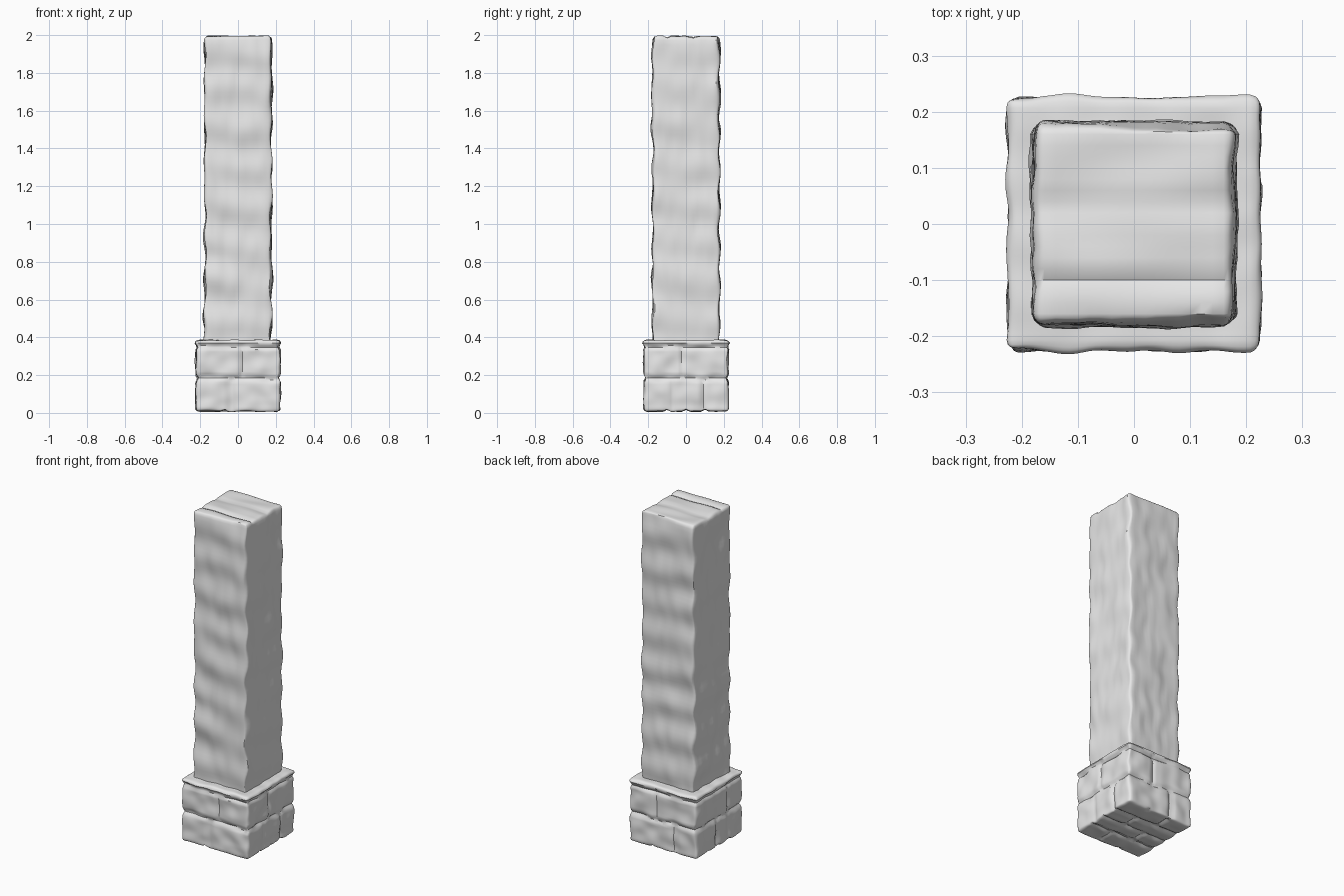
import bpy, bmesh, math
from mathutils import Vector, noise

if "Cube" in bpy.data.objects:
    bpy.data.objects.remove(bpy.data.objects["Cube"])

stone = bpy.data.materials.new("grey stone")
stone.diffuse_color = (0.8, 0.8, 0.8, 1)
stone.use_nodes = True
stone.node_tree.nodes["Principled BSDF"].inputs["Base Color"].default_value = stone.diffuse_color


def rough(p, seed, sx, sy, sz):
    """Smooth noise in about -1..1, stretched per axis."""
    return noise.noise(Vector((p.x * sx + seed, p.y * sy + seed * 1.7, p.z * sz - seed)))


def groove(dist, width):
    """Rounded cut, 1 at the joint and 0 away from it."""
    return math.exp(-(dist / width) ** 2)


def carved_block(name, half, z0, z1, step, radius, carve):
    """Rounded, finely cut box whose skin is pushed in or out by carve(p, axis, sign)."""
    bm = bmesh.new()
    bmesh.ops.create_cube(bm, size=2)
    centre = Vector((0, 0, (z0 + z1) / 2))
    size = Vector((half, half, (z1 - z0) / 2))
    for v in bm.verts:
        v.co = Vector([v.co[i] * size[i] for i in range(3)])
    for axis in range(3):
        h, inner = size[axis], size[axis] - radius
        n = round(2 * inner / step[axis])
        cuts = [-inner + 2 * inner * i / n for i in range(n + 1)]
        cuts += [s * (h - radius * 0.45) for s in (-1, 1)]
        normal = Vector([float(i == axis) for i in range(3)])
        for c in cuts:
            bmesh.ops.bisect_plane(bm, geom=bm.verts[:] + bm.edges[:] + bm.faces[:],
                                   plane_co=normal * c, plane_no=normal)
    for v in bm.verts:
        p = v.co.copy()
        core = Vector([max(-size[i] + radius, min(size[i] - radius, p[i])) for i in range(3)])
        out = (p - core).normalized()
        new = core + out * radius
        for axis in range(3):
            if abs(out[axis]) > 0.2:
                s = 1 if out[axis] > 0 else -1
                new[axis] += out[axis] * carve(p + centre, axis, s)
        v.co = new + centre
    bmesh.ops.recalc_face_normals(bm, faces=bm.faces[:])
    mesh = bpy.data.meshes.new(name)
    bm.to_mesh(mesh)
    bm.free()
    obj = bpy.data.objects.new(name, mesh)
    bpy.context.collection.objects.link(obj)
    mesh.materials.append(stone)
    bpy.ops.object.select_all(action='DESELECT')
    obj.select_set(True)
    bpy.context.view_layer.objects.active = obj
    bpy.ops.object.shade_smooth_by_angle(angle=math.radians(40))
    return obj


# Tall shaft: wavy sides with long vertical chips, top split into three strips
def carve_shaft(p, axis, s):
    if axis == 2:
        split = groove(p.y + 0.10, 0.012) + 0.7 * groove(p.y - 0.035, 0.02)
        return 0.004 - 0.010 * split + 0.006 * rough(p, 3, 6, 12, 1)
    seed = 5 + axis * 4 + s
    across = p.y if axis == 0 else p.x
    wave = math.cos(2 * math.pi * (p.z - 0.56) / 0.205 + 3 * across + seed * 0.3)
    chips = rough(p, seed, 22, 22, 7)
    return -0.001 + 0.0045 * wave + 0.010 * rough(p, seed + 9, 5, 5, 7) + 0.006 * chips


carved_block("pillar_shaft", 0.177, 0.35, 1.99, (0.02, 0.02, 0.025), 0.017, carve_shaft)

# Square base: two courses of bricks under a thin capping rim
JOINTS = {(0, 1): (-0.02, 0.09, 0.07), (0, -1): (-0.08, 0.02, 0.08),
          (1, 1): (0.06, -0.07, 0.09), (1, -1): (0.02, -0.03, 0.05)}


def carve_base(p, axis, s):
    if axis == 2:
        bump = 0.005 * rough(p, 8, 14, 14, 1)
        if s > 0:
            return bump
        row = sum(groove(p.y - y, 0.012) for y in (-0.1, 0.0, 0.1))
        shift = 0.07 if int((p.y + 0.3) / 0.1) % 2 else -0.07
        return bump - 0.011 * min(1, row + groove(p.x - shift, 0.012))
    seed = 20 + axis * 5 + s
    across = p.y if axis == 0 else p.x
    wobble = 0.018 * rough(p, seed, 9, 9, 1)
    upper, lower, lower2 = JOINTS[(axis, s)]
    course = groove(p.z - 0.185 - wobble, 0.012) + groove(p.z - 0.352 - wobble * 0.4, 0.009)
    if p.z > 0.185 + wobble:
        upright = groove(across - upper - wobble, 0.011) if p.z < 0.36 else 0
    else:
        upright = groove(across - lower, 0.011) + 0.6 * groove(across + lower2, 0.011)
    rim = 0.004 if p.z > 0.355 else 0
    return rim - 0.012 * min(1, course + 0.7 * upright) + 0.009 * rough(p, seed, 13, 13, 13)


carved_block("brick_base", 0.223, 0.008, 0.385, (0.0115, 0.0115, 0.0115), 0.016, carve_base)
